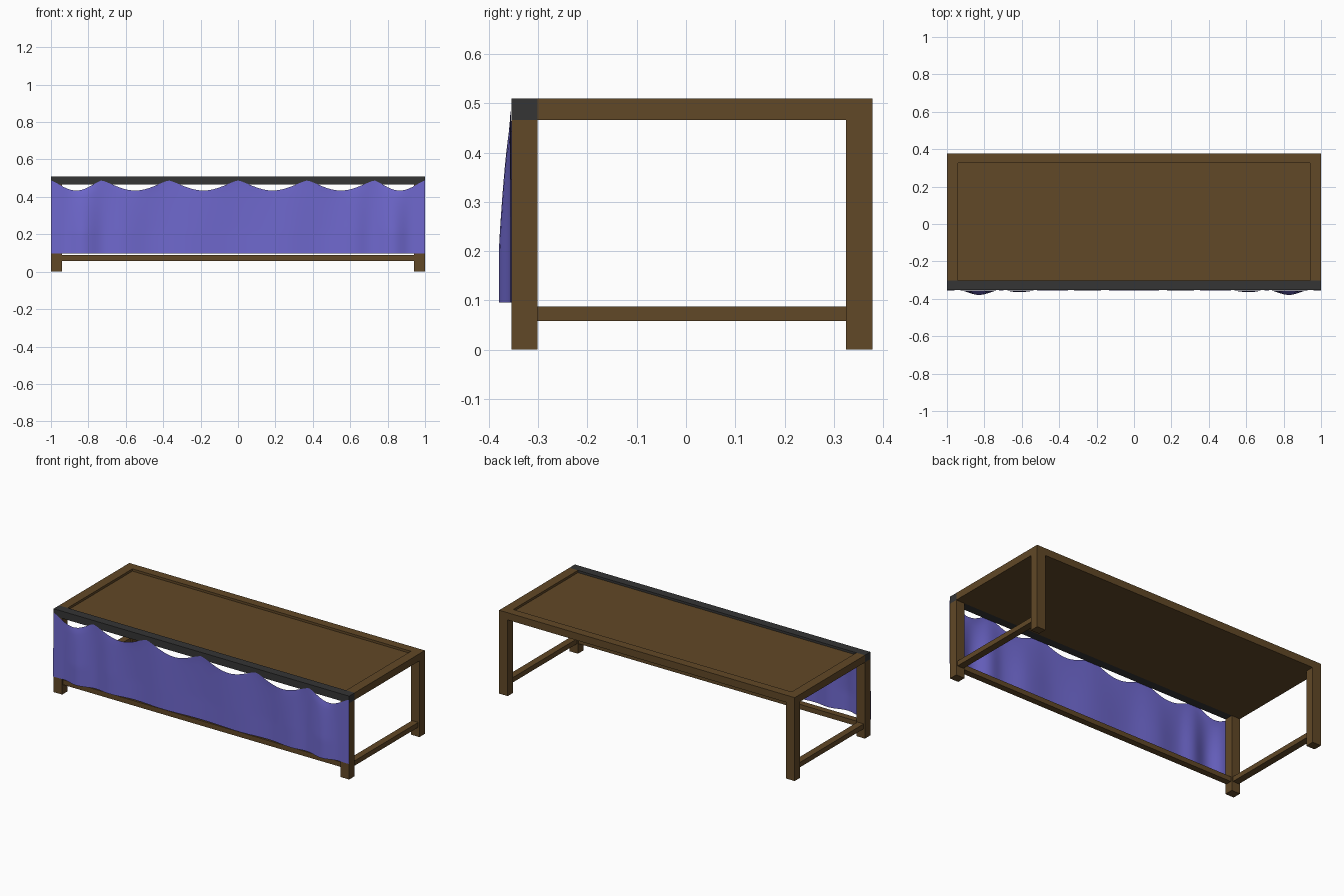
import bpy, bmesh, math

if "Cube" in bpy.data.objects:
    bpy.data.objects.remove(bpy.data.objects["Cube"])


def material(name, color):
    m = bpy.data.materials.new(name)
    m.diffuse_color = (*color, 1)
    m.use_nodes = True
    m.node_tree.nodes["Principled BSDF"].inputs["Base Color"].default_value = m.diffuse_color
    return m


WOOD = material("wood", (0.12, 0.065, 0.02))
DARK = material("dark_wood", (0.035, 0.035, 0.035))
CLOTH = material("cloth", (0.16, 0.14, 0.62))


def add_object(name, bm, mat):
    me = bpy.data.meshes.new(name)
    bm.to_mesh(me)
    bm.free()
    me.materials.append(mat)
    ob = bpy.data.objects.new(name, me)
    bpy.context.collection.objects.link(ob)
    return ob


def box(name, lo, hi, mat=WOOD):
    bm = bmesh.new()
    bmesh.ops.create_cube(bm, size=1)
    for v in bm.verts:
        v.co = [(a + b) / 2 + c * (b - a) for a, b, c in zip(lo, hi, v.co)]
    return add_object(name, bm, mat)


H, UNDER = 0.51, 0.466          # top surface and underside of the top frame
XI = 0.942                      # inner face of the legs
FO, FI, BI, BO = -0.354, -0.301, 0.325, 0.378

# Legs, side rails and side stretchers
for side, s in (("left", -1), ("right", 1)):
    def span(a, b):
        return sorted((s * a, s * b))
    x0, x1 = span(XI, 1)
    box(f"front_leg_{side}", (x0, FO, 0), (x1, FI, UNDER))
    box(f"back_leg_{side}", (x0, BI, 0), (x1, BO, UNDER))
    box(f"side_rail_{side}", (x0, FI, UNDER), (x1, BI, H))
    x0, x1 = span(0.95, 0.992)
    box(f"side_stretcher_{side}", (x0, FI, 0.058), (x1, BI, 0.088))

# Front bar, back rail, front stretcher and recessed top panel
box("front_bar", (-1, FO, UNDER), (1, FI, H), DARK)
box("back_rail", (-1, BI, UNDER), (1, BO, H))
box("front_stretcher", (-XI, -0.347, 0.058), (XI, -0.308, 0.088))
box("top_panel", (-XI, FI, UNDER), (XI, BI, 0.496))

# Hanging cloth: pinned points along the top, soft folds lower down
PINS = [0, 0.37, 0.73, 1.0]
FOLDS = [(0, -0.008), (0.26, 0.003), (0.45, -0.008), (0.62, 0.008),
         (0.71, -0.003), (0.83, 0.023), (0.93, 0.0), (1.0, 0.001)]


def top_edge(x):
    for a, b in zip(PINS, PINS[1:]):
        if abs(x) <= b:
            u = (abs(x) - a) / (b - a)
            return 0.488 - 0.054 * max(0, math.sin(math.pi * u)) ** 1.25
    return 0.488


def fold(x):
    for (a, p), (b, q) in zip(FOLDS, FOLDS[1:]):
        if abs(x) <= b:
            u = (abs(x) - a) / (b - a)
            return p + (q - p) * (1 - math.cos(math.pi * u)) / 2
    return FOLDS[-1][1]


NX, NZ = 120, 16
bm = bmesh.new()
grid = []
for i in range(NX + 1):
    x = -1 + 2 * i / NX
    top, depth = top_edge(x), fold(x)
    col = []
    for j in range(NZ + 1):
        t = j / NZ                       # 0 at the top, 1 at the hem
        z = top + (0.096 - top) * t
        y = -0.3565 - depth * min(1, t * 1.5) ** 0.6
        col.append(bm.verts.new((x, y, z)))
    grid.append(col)
for a, b in zip(grid, grid[1:]):
    for j in range(NZ):
        f = bm.faces.new((a[j], a[j + 1], b[j + 1], b[j]))
        f.smooth = True
add_object("hanging_cloth", bm, CLOTH)
